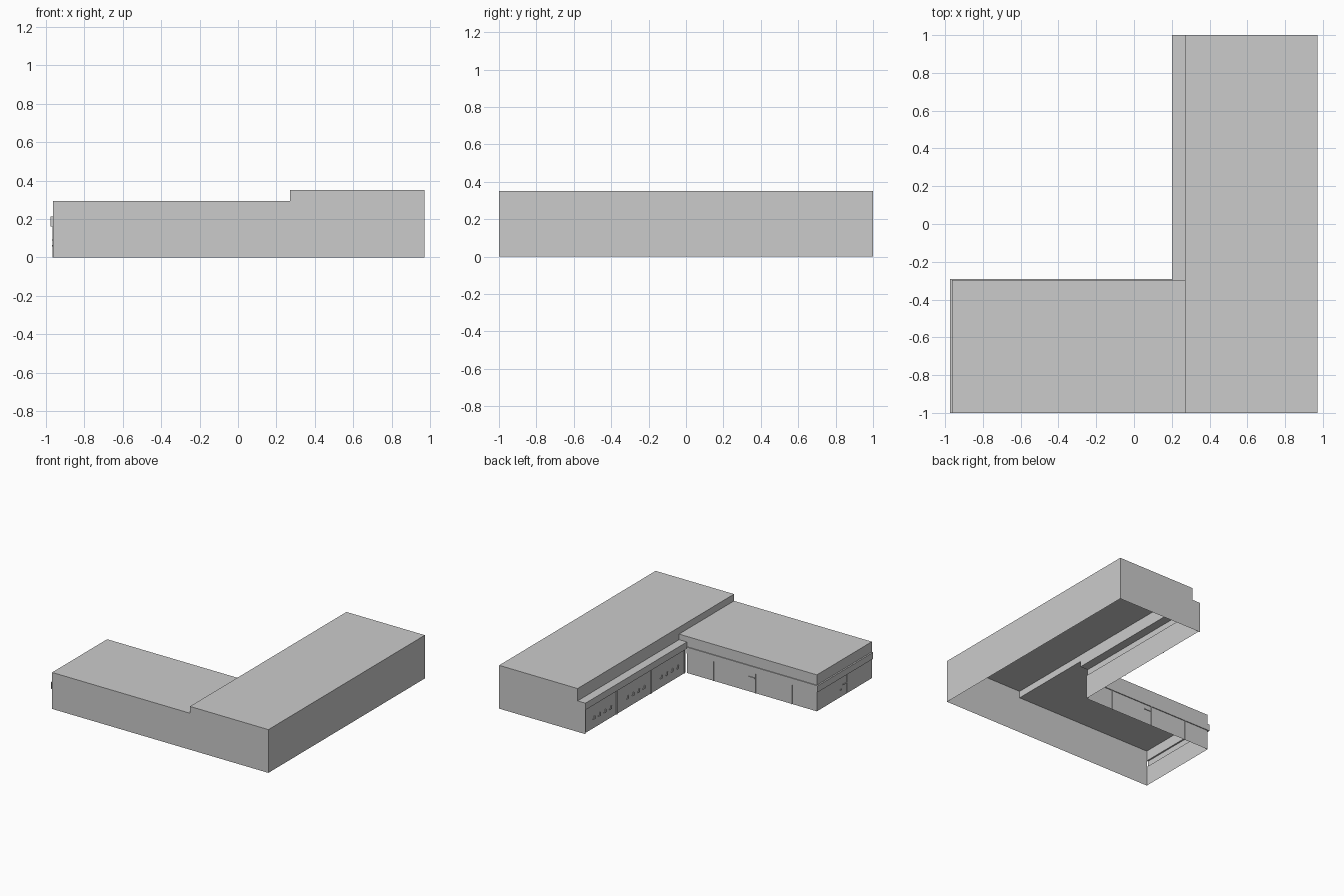
import bpy

if "Cube" in bpy.data.objects:
    bpy.data.objects.remove(bpy.data.objects["Cube"])

# Main dimensions
XR, XL, STEP, LEDGE, FACE = 0.972, -0.963, 0.27, 0.20, 0.212
YB, YF, YIN = 1.0, -1.0, -0.297
H_HIGH, H_LOW, H_LEDGE = 0.35, 0.295, 0.25


def mesh(name, verts, faces):
    me = bpy.data.meshes.new(name)
    me.from_pydata(verts, [], faces)
    me.update()
    ob = bpy.data.objects.new(name, me)
    bpy.context.collection.objects.link(ob)
    return ob


def polygon(name, verts):
    return mesh(name, verts, [tuple(range(len(verts)))])


def loft(name, rows):
    n = len(rows[0])
    faces = [(r * n + i, r * n + i + 1, (r + 1) * n + i + 1, (r + 1) * n + i)
             for r in range(len(rows) - 1) for i in range(n - 1)]
    return mesh(name, [p for row in rows for p in row], faces)


def boxes(name, items):
    verts, faces = [], []
    for (cx, cy, cz), (sx, sy, sz) in items:
        b = len(verts)
        verts += [(cx + i * sx / 2, cy + j * sy / 2, cz + k * sz / 2)
                  for i in (-1, 1) for j in (-1, 1) for k in (-1, 1)]
        faces += [tuple(b + v for v in f) for f in
                  ((0, 1, 3, 2), (4, 6, 7, 5), (0, 4, 5, 1),
                   (2, 3, 7, 6), (0, 2, 6, 4), (1, 5, 7, 3))]
    return mesh(name, verts, faces)


# Flat roofs
polygon("high_roof", [(STEP, YF, H_HIGH), (XR, YF, H_HIGH), (XR, YB, H_HIGH), (STEP, YB, H_HIGH)])
polygon("low_roof", [(XL, YF, H_LOW), (STEP, YF, H_LOW), (STEP, YIN, H_LOW), (XL, YIN, H_LOW)])

# Plain outer walls, open underneath
polygon("right_wall", [(XR, YF, 0), (XR, YB, 0), (XR, YB, H_HIGH), (XR, YF, H_HIGH)])
polygon("front_wall", [(XL, YF, 0), (XR, YF, 0), (XR, YF, H_HIGH), (STEP, YF, H_HIGH),
                       (STEP, YF, H_LOW), (XL, YF, H_LOW)])
polygon("back_end_wall", [(XR, YB, 0), (LEDGE, YB, 0), (LEDGE, YB, H_LEDGE), (STEP, YB, H_LEDGE),
                          (STEP, YB, H_HIGH), (XR, YB, H_HIGH)])
polygon("roof_step", [(STEP, YIN, H_LOW), (STEP, YF, H_LOW), (STEP, YF, H_HIGH), (STEP, YIN, H_HIGH)])
polygon("junction_wall", [(STEP, YIN, H_LEDGE), (LEDGE, YIN, H_LEDGE), (LEDGE, YIN, H_LOW), (STEP, YIN, H_LOW)])

# Long wing facade with ledge and fascia
profile = [(STEP, H_HIGH), (STEP, H_LEDGE), (LEDGE, H_LEDGE), (LEDGE, 0.195), (FACE, 0.195), (FACE, 0)]
loft("long_wing_facade", [[(x, y, z) for x, z in profile] for y in (YB, YIN)])

# Short wing facade with a canopy band wrapping the corner
profile = [(0, H_LOW), (0, 0.212), (1, 0.212), (1, 0.16), (0, 0.16), (0, 0)]
loft("short_wing_facade", [
    [(LEDGE, YIN + 0.007 * o, z) for o, z in profile],
    [(XL - 0.012 * o, YIN + 0.007 * o, z) for o, z in profile],
    [(XL - 0.012 * o, YF, z) for o, z in profile]])

# Vertical bay dividers
t = 0.006
boxes("long_wing_dividers", [((FACE - t / 2, y, 0.0975), (t, t, 0.195)) for y in (0.587, 0.15, -0.28)])
boxes("short_wing_dividers", [((x, YIN + t / 2, 0.08), (t, t, 0.16)) for x in (-0.04, -0.417, -0.74)])
boxes("left_wall_dividers", [((XL - 0.001, y, 0.08), (0.002, t, 0.16)) for y in (-0.55, -0.68)])

# Small fittings on the bays
fittings = []
for y0 in (0.66, 0.23, -0.2):
    for i in range(4):
        y = y0 + i * 0.07
        fittings += [((FACE - 0.004, y, 0.085), (0.008, 0.006, 0.025)),
                     ((FACE - 0.004, y + 0.01, 0.075), (0.008, 0.02, 0.005))]
boxes("long_wing_fittings", fittings)
boxes("short_wing_fittings", [((-0.38, YIN + 0.003, 0.12), (0.06, 0.006, 0.006))])
boxes("left_wall_fittings", [((XL - 0.003, -0.65, 0.09), (0.006, 0.05, 0.006)),
                             ((XL - 0.003, -0.6, 0.06), (0.006, 0.02, 0.008))])
